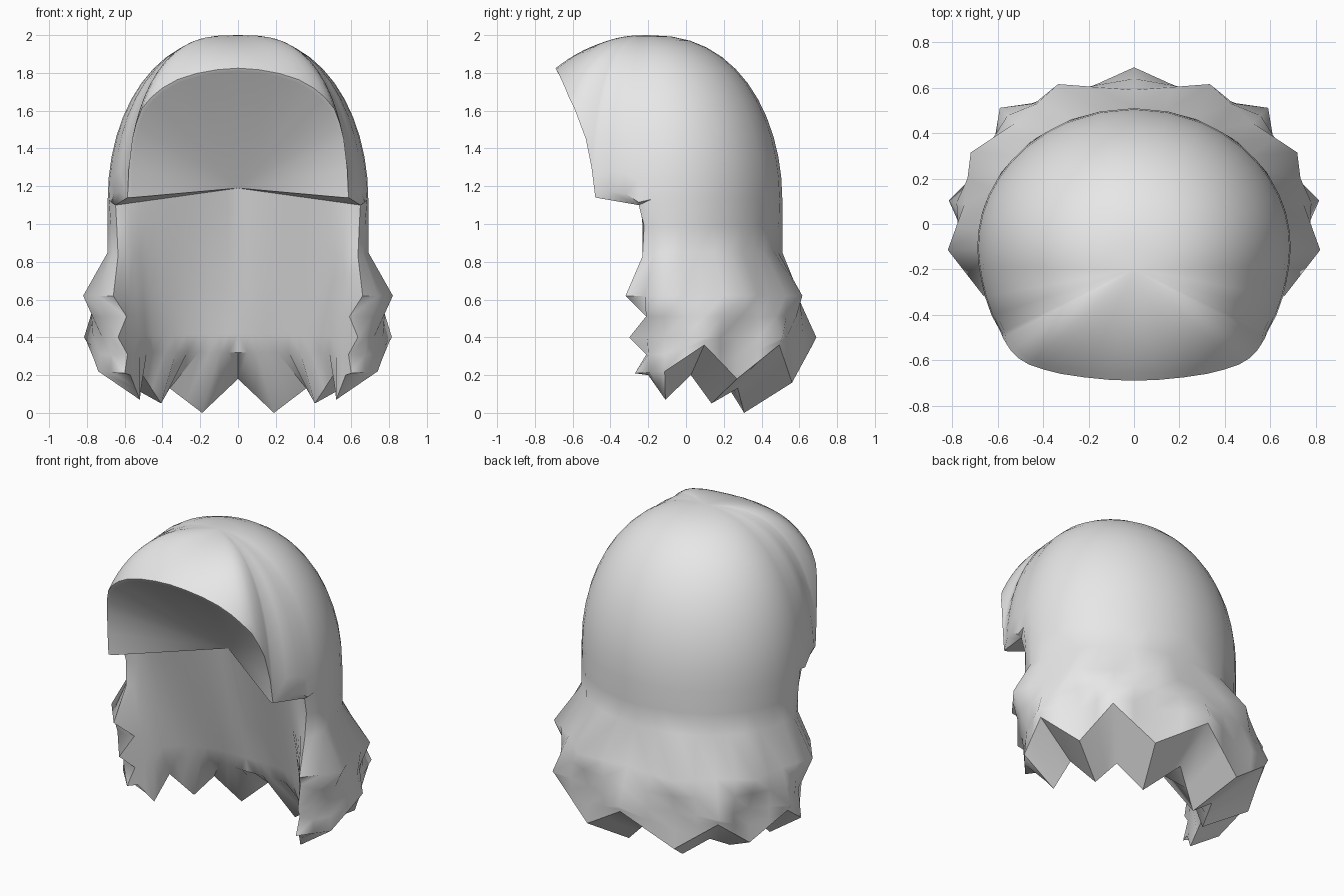
import bpy, bmesh, math
from mathutils import Vector as V

if "Cube" in bpy.data.objects:
    bpy.data.objects.remove(bpy.data.objects["Cube"])

CROWN = V((0, -0.2, 2.0))       # top of the head
CY = -0.1                       # centre of the lower ring
APEX = V((0, -0.1, 1.19))       # deepest point of the face hollow
PHI = [0, 25, 44, 60, 76, 91]   # strand angles measured from the back


def polar(phi, r, z):
    a = math.radians(phi)
    return V((r * math.sin(a), CY + r * math.cos(a), z))


def with_mids(pts):
    """Insert a midpoint between neighbours."""
    out = [pts[0]]
    for a, b in zip(pts, pts[1:]):
        out += [(a + b) / 2, b]
    return out


def tier(radii, heights, edge):
    """One ring of strand points from the back centre to the front edge."""
    if not isinstance(heights, list):
        heights = [heights] * 6
    pts = [polar(p, r, z) for p, r, z in zip(PHI, radii, heights)]
    return with_mids(pts + [V(edge)])


def between(a, b, edge):
    """Halfway ring whose front edge is notched inward."""
    row = [(p + q) / 2 for p, q in zip(a, b)]
    row[-1] = V(edge)
    return row


# widest line of the hood, back centre round to the notch by the cheek
belt = []
for phi in (0, 12.5, 25, 34.5, 44, 52, 60, 68, 76, 83.5, 91, 98):
    a = math.radians(phi)
    belt.append(V((0.69 * math.sin(a), CY + 0.61 * math.cos(a), 1.13)))
belt.append(V((0.672, -0.25, 1.115)))
notch = [V(p) for p in ((0.656, -0.32, 1.16), (0.628, -0.4, 1.17), (0.585, -0.48, 1.14))]
arch = [V(p) for p in ((0.578, -0.5, 1.3), (0.56, -0.53, 1.45), (0.54, -0.56, 1.53),
                       (0.51, -0.59, 1.61), (0.46, -0.62, 1.67), (0.4, -0.64, 1.72),
                       (0.32, -0.66, 1.765), (0.22, -0.675, 1.797), (0.11, -0.686, 1.817),
                       (0, -0.69, 1.825))]
hem = belt + notch + arch


def rib(end, n=12):
    """Curve from the crown down to a point on the hood's lower edge."""
    drop = min((2 - end.z) / 0.85, 1)
    t_end = math.acos(1 - drop)
    # fuller shoulders towards the temples
    a = min(90, math.degrees(math.atan2(end.x, CROWN.y - end.y)))
    if a > 55:
        power = 0.78 + 0.08 * math.cos(math.pi * (90 - a) / 35)
    else:
        power = 0.85 + 0.15 * math.cos(math.pi * a / 55)
    pts = []
    for i in range(1, n + 1):
        t = t_end * i / n
        s = (math.sin(t) / math.sin(t_end)) ** power
        h = (1 - math.cos(t)) / (1 - math.cos(t_end))
        pts.append(V((end.x * s, CROWN.y + (end.y - CROWN.y) * s,
                      2 + (end.z - 2) * h)))
    return pts


# skirt of zigzag strand tiers
cheek = belt[:-1] + [V((0.648, -0.25, 1.10))]
neck = tier([0.61, 0.625, 0.65, 0.67, 0.685, 0.69], 0.85, (0.635, -0.23, 0.83))
jaw = between(cheek, neck, (0.642, -0.222, 0.99))
tier1 = tier([0.69, 0.79, 0.755, 0.83, 0.77, 0.82], 0.62, (0.66, -0.32, 0.62))
tier2 = tier([0.79, 0.72, 0.85, 0.73, 0.84, 0.72], 0.40, (0.635, -0.3, 0.40))
tier3 = tier([0.77, 0.73, 0.825, 0.74, 0.815, 0.74],
             [0.36, 0.16, 0.36, 0.18, 0.36, 0.22], (0.6, -0.27, 0.21))
tips = tier([0.52, 0.45, 0.52, 0.47, 0.52, 0.52],
            [0.18, 0.0, 0.13, 0.05, 0.20, 0.07], (0.57, -0.2, 0.2))
mid12 = between(tier1, tier2, (0.59, -0.21, 0.51))
mid23 = between(tier2, tier3, (0.585, -0.21, 0.31))
lining = tier([0.20, 0.23, 0.30, 0.38, 0.46, 0.52], 0.32, mid23[-1])
skirt = [cheek, jaw, neck, tier1, mid12, tier2, mid23, tier3, tips, lining]

bm = bmesh.new()


def face(*pts):
    """Add a face and its mirror image."""
    for s in (1, -1):
        bm.faces.new([bm.verts.new((p.x * s, p.y, p.z)) for p in pts])


def strip(a, b):
    for i in range(len(a) - 1):
        face(a[i], a[i + 1], b[i + 1], b[i])


# domed hood
ribs = [rib(p) for p in hem]
for a, b in zip(ribs, ribs[1:]):
    face(CROWN, a[0], b[0])
    strip(a, b)

# strands and their underside
for upper, lower in zip(skirt, skirt[1:]):
    strip(upper, lower)
face(mid23[-1], tier3[-1], tips[-1])

# thin lip round the face arch
corner = V((0.56, -0.475, 1.14))
lip = [V((p.x * 0.972, p.y + 0.008, p.z - 0.016)) for p in arch]
strip([notch[-1]] + arch, [corner] + lip)

# ceiling of the hollow, a fan from its deepest point
roof = [corner] + lip
for a, b in zip(roof, roof[1:]):
    face(APEX, a, b)

# wall of the hollow, running from the ceiling down to the underside
top = [APEX.lerp(cheek[-1], p.x / lining[-1].x) for p in lining]
for a, b in zip(top, top[1:]):
    face(corner, a, b)
wall = [top]
for row in (jaw, neck, tier1, mid12, tier2):
    e = row[-1]
    v = (cheek[-1].z - e.z) / (cheek[-1].z - mid23[-1].z)
    wall.append([a.lerp(b, v) for a, b in zip(top[:-1], lining)] + [e])
wall.append(lining)
for upper, lower in zip(wall, wall[1:]):
    strip(upper, lower)

# curled underside of the notch
curl = [cheek[-1], corner, notch[2], notch[1], notch[0], belt[-1]]
for a, b in zip(curl[1:], curl[2:]):
    face(curl[0], a, b)
face(belt[-2], belt[-1], cheek[-1])

bmesh.ops.remove_doubles(bm, verts=bm.verts, dist=0.0005)
bmesh.ops.recalc_face_normals(bm, faces=bm.faces)
mesh = bpy.data.meshes.new("hair")
bm.to_mesh(mesh)
bm.free()

hair = bpy.data.objects.new("hair", mesh)
bpy.context.collection.objects.link(hair)
grey = bpy.data.materials.new("light_grey")
grey.diffuse_color = (0.8, 0.8, 0.8, 1)
grey.use_nodes = True
grey.node_tree.nodes["Principled BSDF"].inputs["Base Color"].default_value = grey.diffuse_color
mesh.materials.append(grey)

bpy.context.view_layer.objects.active = hair
hair.select_set(True)
bpy.ops.object.shade_smooth_by_angle(angle=math.radians(55))
